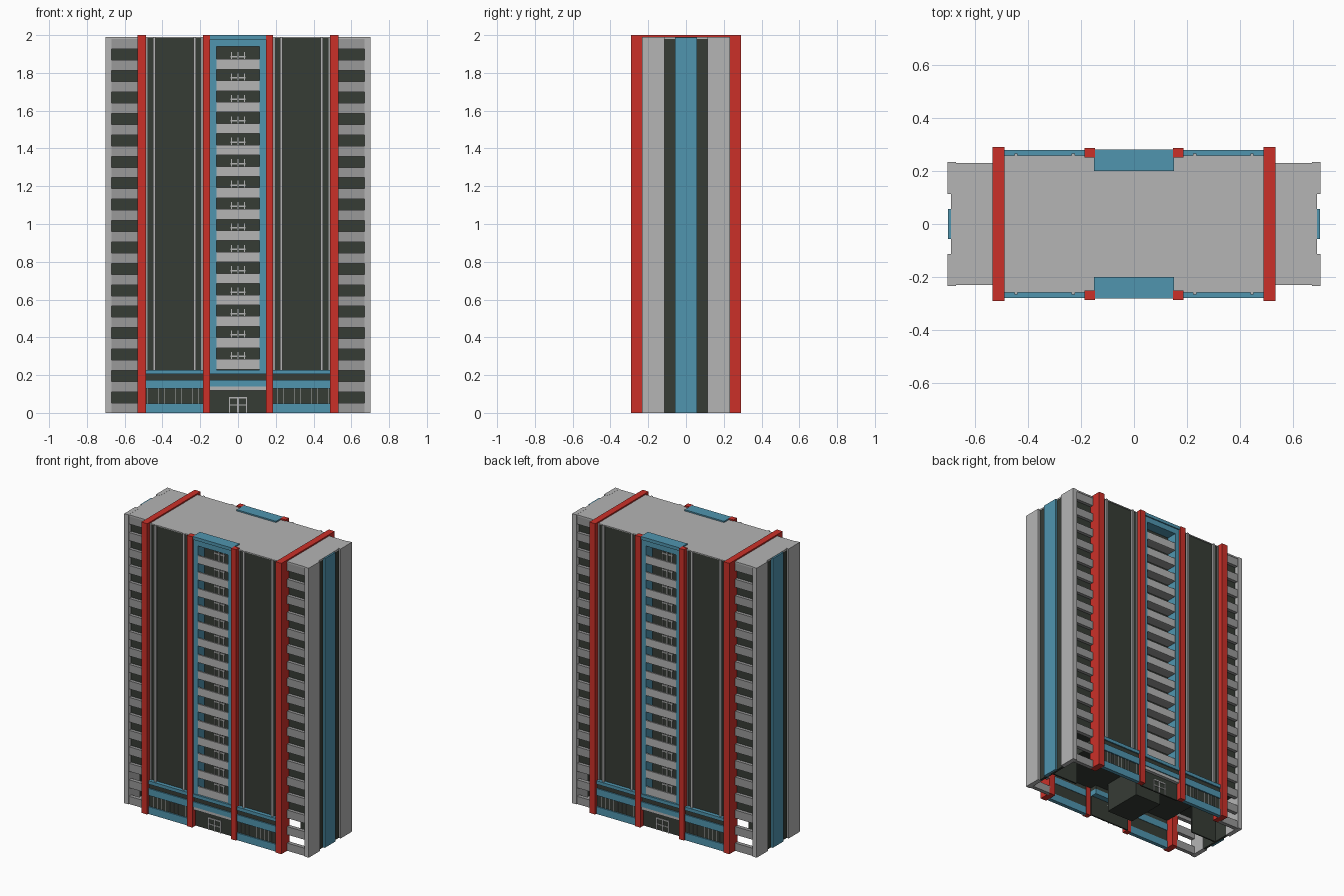
import bpy, bmesh


def material(name, rgb):
    m = bpy.data.materials.new(name)
    m.diffuse_color = (*rgb, 1)
    return m


LIGHT = material("light grey", (0.46, 0.46, 0.46))
MID = material("mid grey", (0.32, 0.32, 0.32))
DARK = material("dark glass", (0.037, 0.045, 0.036))
RED = material("red", (0.60, 0.03, 0.022))
BLUE = material("blue", (0.08, 0.30, 0.43))


def part(name, mat, boxes, sym=""):
    """One object from boxes (x0,x1,y0,y1,z0,z1), mirrored over the axes in sym."""
    bm = bmesh.new()
    for x0, x1, y0, y1, z0, z1 in boxes:
        for sx in ((1, -1) if "x" in sym else (1,)):
            for sy in ((1, -1) if "y" in sym else (1,)):
                vs = bmesh.ops.create_cube(bm, size=1)["verts"]
                for v in vs:
                    v.co = (sx * ((x0 + x1) / 2 + v.co.x * (x1 - x0)),
                            sy * ((y0 + y1) / 2 + v.co.y * (y1 - y0)),
                            (z0 + z1) / 2 + v.co.z * (z1 - z0))
    bmesh.ops.recalc_face_normals(bm, faces=bm.faces)
    me = bpy.data.meshes.new(name)
    bm.to_mesh(me)
    bm.free()
    me.materials.append(mat)
    ob = bpy.data.objects.new(name, me)
    bpy.context.collection.objects.link(ob)
    return ob


TOP = 1.985
STEP = 0.1134

# main tower: glazed side blocks, recessed middle, roof slab
part("tower_glazing", DARK, [(0.117, 0.49, -0.252, 0.252, 0.20, TOP)], "x")
part("tower_middle", DARK, [(-0.117, 0.117, -0.20, 0.20, 0.20, TOP)])
part("roof_slab", LIGHT, [(-0.50, 0.50, -0.258, 0.258, TOP, 1.991)])

# slim vertical fins on the glazing
part("facade_fins", LIGHT, [(a, b, -0.266, -0.25, 0.22, 1.991)
     for a, b in ((0.222, 0.235), (0.438, 0.451))], "xy")
part("facade_edge_strips", MID, [(a, b, -0.257, -0.25, 0.22, TOP)
     for a, b in ((0.185, 0.197), (0.478, 0.49))], "xy")

# red frames with roof beams, and slim red columns
part("red_frame_columns", RED, [(0.488, 0.533, -0.29, -0.20, 0, 1.98)], "xy")
part("red_roof_beams", RED, [(0.488, 0.533, -0.29, 0.29, 1.975, 2.0)], "x")
part("red_slim_columns", RED, [(0.147, 0.186, -0.287, -0.25, 0, 2.0)], "xy")

# blue central surround and roof caps
part("blue_bay_jambs", BLUE, [(0.115, 0.15, -0.272, -0.20, 0.22, 1.98)], "xy")
part("blue_bay_head", BLUE, [(-0.15, 0.15, -0.272, -0.20, 1.94, 1.98)], "y")
part("blue_roof_caps", BLUE, [(-0.15, 0.15, -0.28, -0.20, 1.978, 2.0)], "y")

# balconies: floor, parapet and window frames on every storey
floors, parapets, frames = [], [], []
for i in range(15):
    z = 0.235 + i * STEP
    floors.append((-0.116, 0.116, -0.265, -0.199, z - 0.004, z + 0.008))
    parapets.append((-0.116, 0.116, -0.27, -0.26, z - 0.004, z + 0.05))
    for x in (0.0, 0.034):
        frames.append((x - 0.003, x + 0.003, -0.205, -0.199, z, z + 0.088))
    frames.append((0.006, 0.04, -0.205, -0.199, z + 0.06, z + 0.068))
part("balcony_floors", MID, floors, "y")
part("balcony_parapets", LIGHT, parapets, "y")
part("balcony_door_frames", LIGHT, frames, "xy")

# podium bands between the columns
part("podium_blue_bands", BLUE,
     [(0.18, 0.49, -0.278, -0.252, 0, 0.05),
      (0.18, 0.49, -0.278, -0.252, 0.128, 0.175),
      (0.18, 0.49, -0.278, -0.252, 0.205, 0.228)], "xy")
part("podium_windows", DARK,
     [(0.18, 0.49, -0.27, -0.255, 0.05, 0.128),
      (0.18, 0.49, -0.27, -0.255, 0.175, 0.205)], "xy")
part("podium_mullions", LIGHT,
     [(0.21 + 0.03 * i - 0.001, 0.21 + 0.03 * i + 0.001, -0.272, -0.269, 0.05, 0.128)
      for i in range(10)], "xy")

# entrance bay
part("entrance_blue_bands", BLUE,
     [(-0.15, 0.15, -0.278, -0.20, 0.14, 0.175),
      (-0.15, 0.15, -0.278, -0.20, 0.205, 0.228)], "y")
part("entrance_upper_window", DARK, [(-0.15, 0.15, -0.27, -0.20, 0.175, 0.205)], "y")
part("entrance_canopy", LIGHT, [(-0.147, 0.147, -0.272, -0.24, 0.118, 0.14)], "y")
part("entrance_glass", DARK, [(-0.15, 0.15, -0.25, -0.24, 0, 0.14)], "y")
part("entrance_door_frame", LIGHT,
     [(0.0, 0.004, -0.255, -0.249, 0, 0.085),
      (0.042, 0.048, -0.255, -0.249, 0, 0.085),
      (0.0, 0.048, -0.255, -0.249, 0.077, 0.085),
      (0.0, 0.048, -0.255, -0.249, 0.038, 0.044)], "xy")
part("lobby_core", DARK, [(-0.1, 0.1, -0.14, 0.14, 0, 0.205)])

# side wings: glazed core, spandrels, corner posts, roof
part("wing_glazing", DARK, [(0.48, 0.675, -0.205, 0.205, 0.25, TOP)], "x")
part("wing_ground_partition", DARK, [(0.48, 0.675, -0.005, 0.005, 0, 0.26)], "x")
edges = [0.0]
for i in range(17):
    edges += [0.053 + i * STEP, 0.111 + i * STEP]
edges.append(TOP)
part("wing_spandrels", MID, [(0.525, 0.675, -0.227, -0.20, edges[i], edges[i + 1])
     for i in range(0, len(edges), 2)], "xy")
part("wing_corner_posts", LIGHT, [(0.67, 0.702, -0.234, -0.113, 0, 1.991)], "xy")
part("wing_roofs", LIGHT, [(0.495, 0.69, -0.23, 0.23, TOP - 0.005, 1.9905)], "x")

# end walls: dark glass strip with a blue pier in the middle
part("end_wall_glass", DARK, [(0.672, 0.688, -0.114, 0.114, 0, TOP)], "x")
part("end_wall_blue_pier", BLUE, [(0.68, 0.701, -0.057, 0.057, 0, 1.988)], "x")
